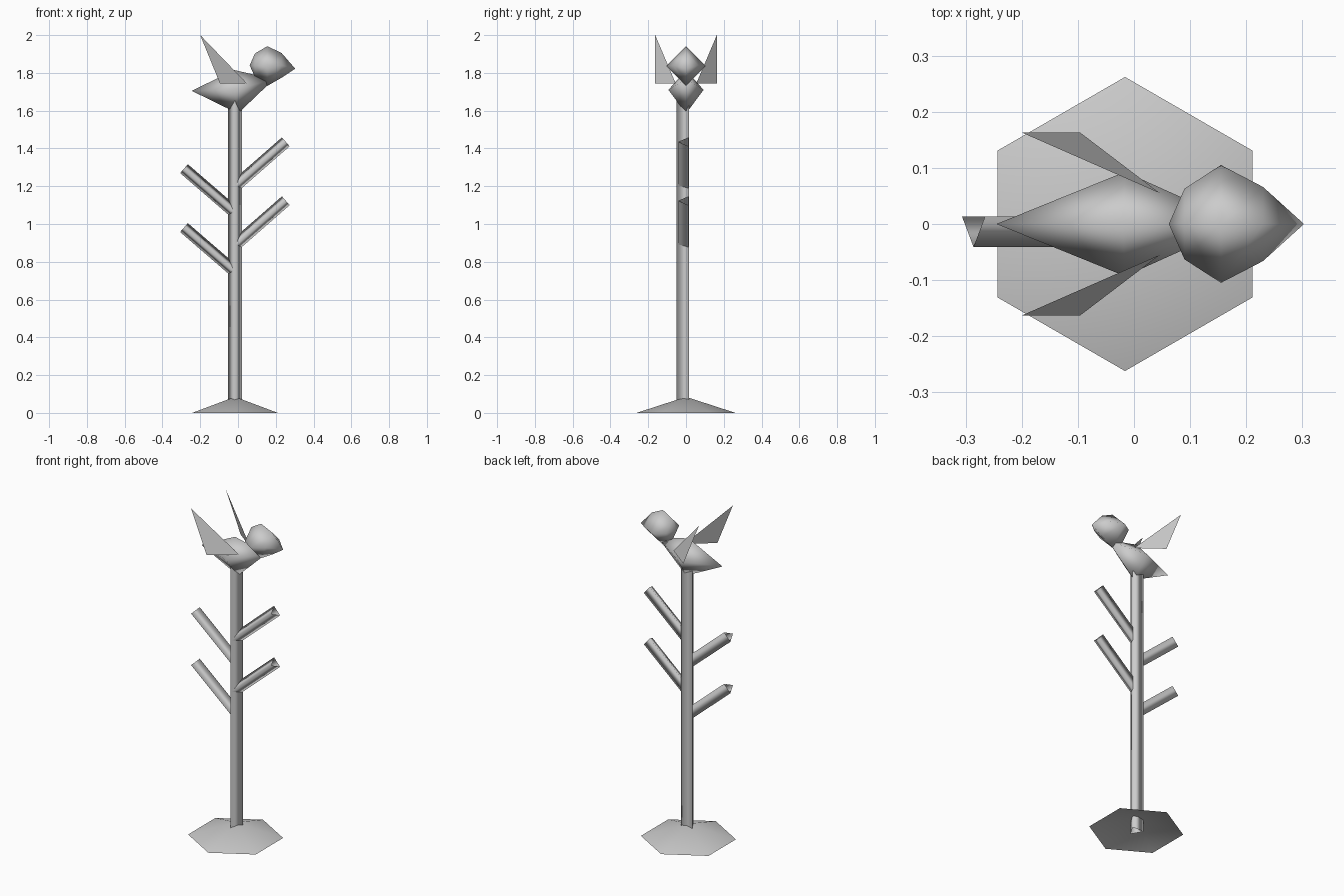
import bpy, bmesh
from math import cos, sin, pi
from mathutils import Vector

cube = bpy.data.objects.get("Cube")
if cube:
    bpy.data.objects.remove(cube)

grey = bpy.data.materials.new("plain grey")
grey.use_nodes = True
grey.diffuse_color = (0.6, 0.6, 0.6, 1)
grey.node_tree.nodes["Principled BSDF"].inputs["Base Color"].default_value = (0.6, 0.6, 0.6, 1)


def loft(name, rings, smooth=True):
    """Skin a list of rings; a ring of one point closes to a tip."""
    bm = bmesh.new()
    loops = [[bm.verts.new(p) for p in ring] for ring in rings]
    for a, b in zip(loops, loops[1:]):
        n = max(len(a), len(b))
        for i in range(n):
            j = (i + 1) % n
            corners = [a[i % len(a)], a[j % len(a)], b[j % len(b)], b[i % len(b)]]
            bm.faces.new(list(dict.fromkeys(corners)))
    bmesh.ops.recalc_face_normals(bm, faces=bm.faces)
    return finish(name, bm, smooth)


def finish(name, bm, smooth):
    mesh = bpy.data.meshes.new(name)
    bm.to_mesh(mesh)
    bm.free()
    mesh.materials.append(grey)
    for face in mesh.polygons:
        face.use_smooth = smooth
    obj = bpy.data.objects.new(name, mesh)
    bpy.context.collection.objects.link(obj)
    return obj


def open_prism(name, start, end, radius):
    """Three-sided open tube with one ridge toward the front."""
    start, end = Vector(start), Vector(end)
    front = Vector((0, -1, 0))
    side = (end - start).normalized().cross(front)
    offsets = [radius * (cos(k * 2 * pi / 3) * front + sin(k * 2 * pi / 3) * side)
               for k in range(3)]
    return loft(name, [[p + o for o in offsets] for p in (start, end)])


def diamond(x, z, r):
    return [(x, -r, z), (x, 0, z + r), (x, r, z), (x, 0, z - r)]


CX, CY = -0.016, -0.005

# Base: shallow six-sided cone, open underneath
rim = [(CX + 0.262 * sin(k * pi / 3), 0.262 * cos(k * pi / 3), 0) for k in range(6)]
loft("base", [rim, [(CX, 0, 0.085)]])

# Trunk and the two pairs of branches
open_prism("trunk", (CX, CY, 0), (CX, CY, 1.66), 0.044)
for level, drop in (("upper", 0), ("lower", 0.312)):
    open_prism(level + "_left_branch", (CX, CY, 1.2 - drop), (0.253, CY, 1.435 - drop), 0.036)
    open_prism(level + "_right_branch", (CX, CY, 1.06 - drop), (-0.286, CY, 1.293 - drop), 0.036)

# Bird body: four-sided spindle rising toward the neck
waist = [(CX, -0.093, 1.71), (-0.02, 0, 1.815), (CX, 0.093, 1.71), (0, 0, 1.585)]
loft("bird_body", [[(-0.245, 0, 1.705)], waist, [(0.19, 0, 1.767)]])

# Bird head: four-sided ball drawn out to a beak
loft("bird_head", [[(0.062, 0, 1.84)], diamond(0.09, 1.84, 0.063), diamond(0.155, 1.836, 0.105),
                   diamond(0.23, 1.84, 0.066), [(0.303, 0, 1.822)]])

# Wings: single flat triangles
for side, s in (("left", 1), ("right", -1)):
    bm = bmesh.new()
    bm.faces.new([bm.verts.new(p) for p in ((-0.2, 0.163 * s, 2.0), (-0.096, 0.163 * s, 1.745),
                                            (0.046, 0.055 * s, 1.745))])
    finish(side + "_wing", bm, False)
